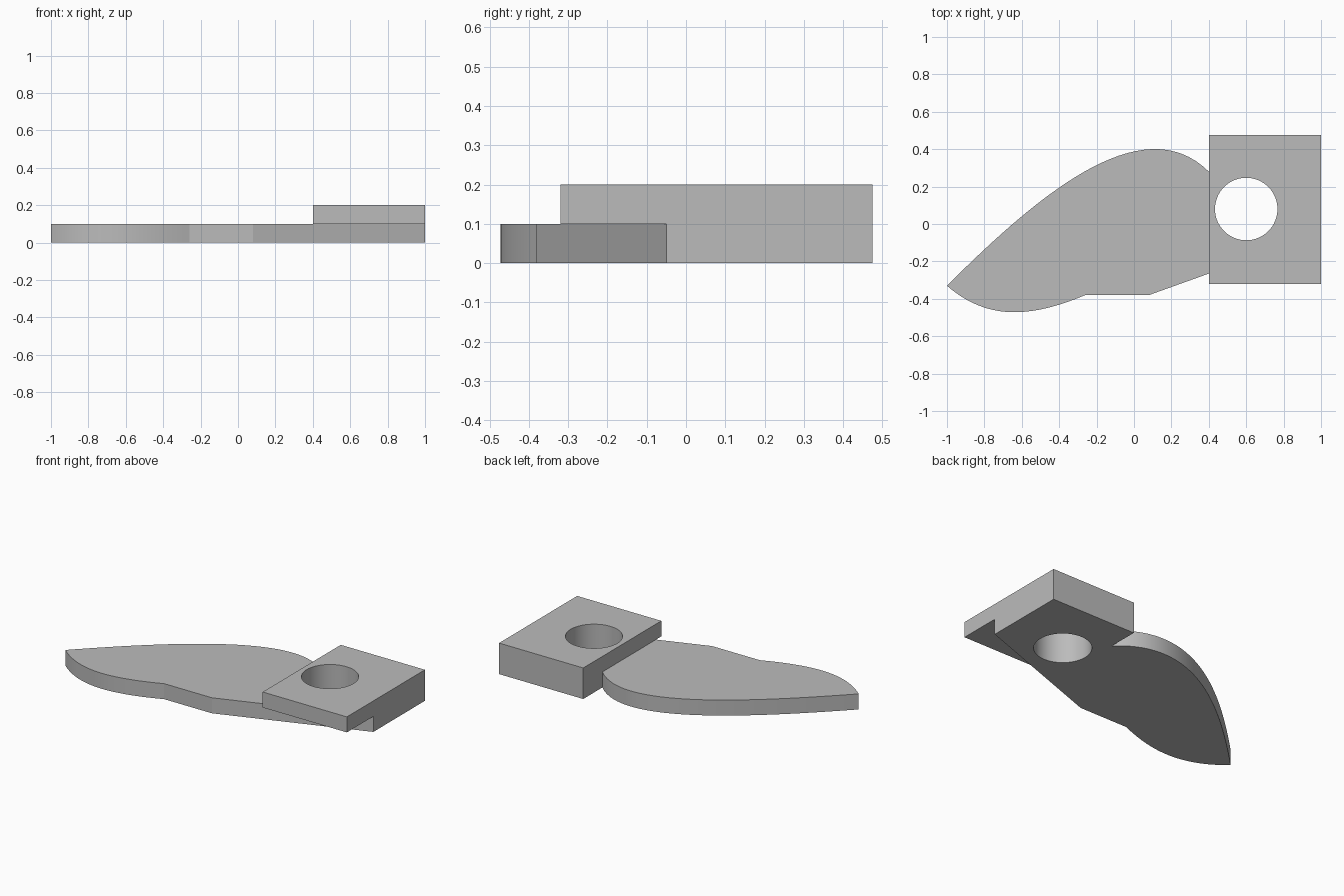
import bpy
import bmesh
import math
from mathutils import Vector
from mathutils.geometry import interpolate_bezier

cube = bpy.data.objects.get("Cube")
if cube:
    bpy.data.objects.remove(cube, do_unlink=True)

grey = bpy.data.materials.new("plain grey")
grey.use_nodes = True
grey.diffuse_color = (0.5, 0.5, 0.5, 1)
grey.node_tree.nodes["Principled BSDF"].inputs["Base Color"].default_value = (0.5, 0.5, 0.5, 1)


def prism(name, outline, bottom, top):
    """Extrude a flat outline between two heights."""
    bm = bmesh.new()
    face = bm.faces.new([bm.verts.new((p[0], p[1], bottom)) for p in outline])
    side = bmesh.ops.extrude_face_region(bm, geom=[face])["geom"]
    raised = [v for v in side if isinstance(v, bmesh.types.BMVert)]
    bmesh.ops.translate(bm, verts=raised, vec=(0, 0, top - bottom))
    bmesh.ops.recalc_face_normals(bm, faces=bm.faces)
    mesh = bpy.data.meshes.new(name)
    bm.to_mesh(mesh)
    bm.free()
    mesh.materials.append(grey)
    obj = bpy.data.objects.new(name, mesh)
    bpy.context.collection.objects.link(obj)
    return obj


def curve(a, b, c, d, count=32):
    return interpolate_bezier(*[Vector((*p, 0)) for p in (a, b, c, d)], count)


def combine(target, tool, operation):
    """Apply a boolean and discard the tool."""
    tool.hide_render = True
    mod = target.modifiers.new(operation, "BOOLEAN")
    mod.object, mod.operation, mod.solver = tool, operation, "EXACT"
    bpy.context.view_layer.objects.active = target
    bpy.ops.object.modifier_apply(modifier=mod.name)
    bpy.data.objects.remove(tool, do_unlink=True)


# Curved blade and the lower half of the mounting block
tip, shoulder, heel = (-1, -0.33), (0.4, 0.28), (-0.26, -0.38)
back_edge = curve(tip, (-0.5, 0.17), (0.05, 0.625), shoulder)
front_edge = curve(heel, (-0.55, -0.5), (-0.78, -0.52), tip)
outline = back_edge + [(0.4, 0.475), (1, 0.475), (1, -0.05), (0.08, -0.38)] + front_edge[:-1]
body = prism("blade_with_block", outline, 0, 0.1)

# Upper half of the block, overhanging the slanted front edge
block = prism("block_top", [(0.4, -0.32), (1, -0.32), (1, 0.475), (0.4, 0.475)], 0.1, 0.2)
combine(body, block, "UNION")

# Round through hole
sides = 64
circle = [(0.6 + 0.167 * math.cos(math.tau * i / sides),
           0.08 + 0.167 * math.sin(math.tau * i / sides)) for i in range(sides)]
combine(body, prism("hole_cutter", circle, -0.1, 0.3), "DIFFERENCE")

# Smooth curved walls, crisp edges
bpy.ops.object.select_all(action="DESELECT")
body.select_set(True)
bpy.context.view_layer.objects.active = body
bpy.ops.object.shade_smooth_by_angle(angle=math.radians(15))
